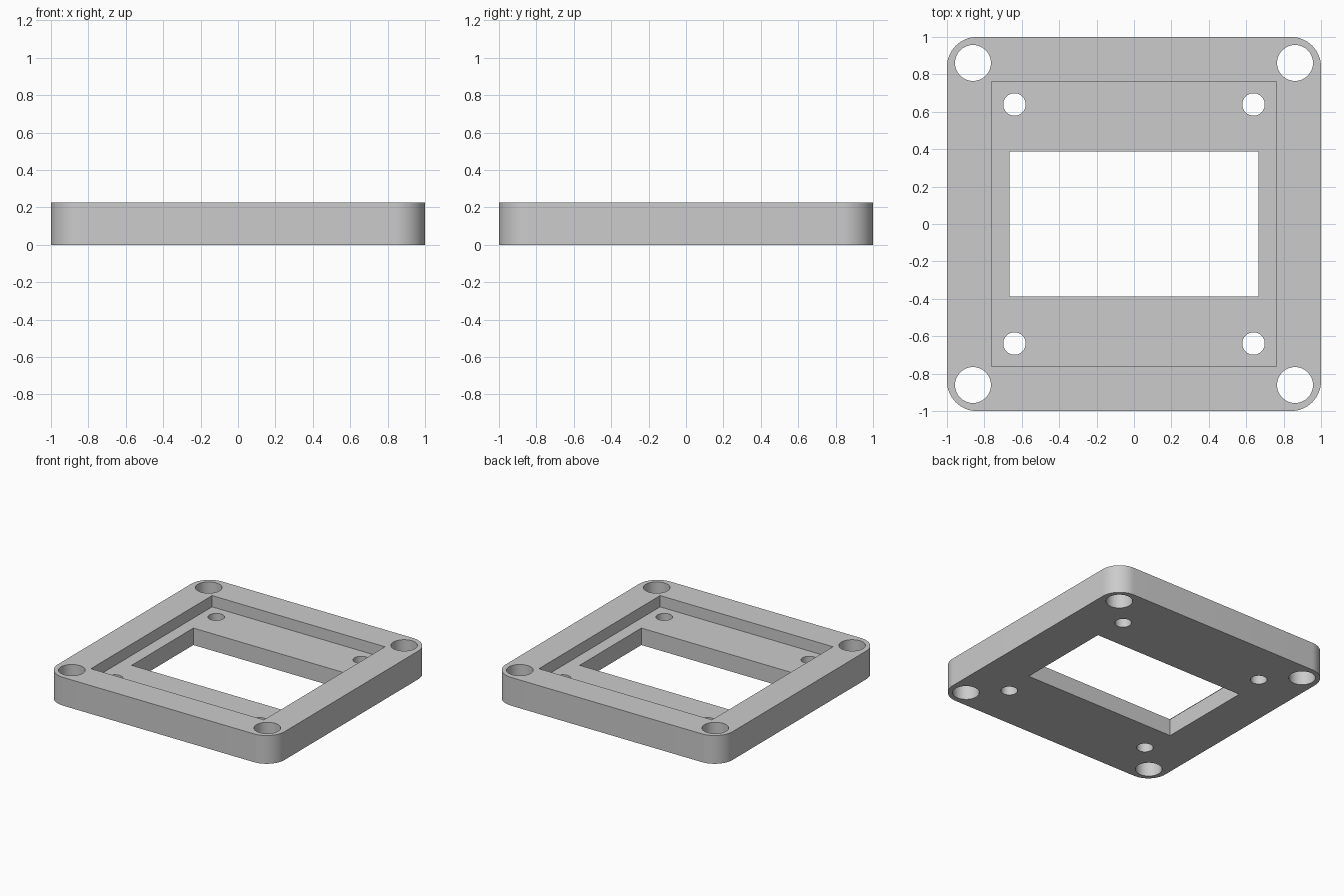
import bpy
import math

HEIGHT = 0.225
FLOOR = 0.135      # height of the recessed ledge
CORNER = 0.16

cube = bpy.data.objects.get("Cube")
if cube:
    bpy.data.objects.remove(cube, do_unlink=True)

grey = bpy.data.materials.new("plain grey")
grey.use_nodes = True
colour = (0.6, 0.6, 0.6, 1)
grey.diffuse_color = colour
grey.node_tree.nodes["Principled BSDF"].inputs["Base Color"].default_value = colour


def box(name, sx, sy, z0, z1):
    bpy.ops.mesh.primitive_cube_add(size=1, location=(0, 0, (z0 + z1) / 2))
    ob = bpy.context.object
    ob.name = name
    ob.scale = (sx, sy, z1 - z0)
    bpy.ops.object.transform_apply(location=True, rotation=False, scale=True)
    return ob


def cylinder(name, x, y, radius):
    bpy.ops.mesh.primitive_cylinder_add(vertices=64, radius=radius, depth=1, location=(x, y, 0))
    ob = bpy.context.object
    ob.name = name
    return ob


def apply(ob, mod):
    bpy.ops.object.select_all(action='DESELECT')
    bpy.context.view_layer.objects.active = ob
    ob.select_set(True)
    bpy.ops.object.modifier_apply(modifier=mod.name)


def cut(ob, cutter):
    cutter.hide_render = True
    mod = ob.modifiers.new("cut", 'BOOLEAN')
    mod.operation = 'DIFFERENCE'
    mod.solver = 'EXACT'
    mod.object = cutter
    apply(ob, mod)
    bpy.data.objects.remove(cutter, do_unlink=True)


# Square plate with rounded upright corners
plate = box("mounting_plate", 2, 2, 0, HEIGHT)
weights = plate.data.attributes.new("bevel_weight_edge", 'FLOAT', 'EDGE')
for edge in plate.data.edges:
    a, b = (plate.data.vertices[i].co for i in edge.vertices)
    weights.data[edge.index].value = 1.0 if abs(a.z - b.z) > 0.1 else 0.0
bevel = plate.modifiers.new("round corners", 'BEVEL')
bevel.limit_method = 'WEIGHT'
bevel.width = CORNER
bevel.segments = 16
apply(plate, bevel)

# Square recess and rectangular window
cut(plate, box("recess_cutter", 1.524, 1.524, FLOOR, 1))
cut(plate, box("window_cutter", 1.33, 0.776, -1, 1))

# Corner bolt holes and smaller screw holes in the recess
for sx in (-1, 1):
    for sy in (-1, 1):
        cut(plate, cylinder("bolt_cutter", sx * 0.861, sy * 0.861, 0.096))
        cut(plate, cylinder("screw_cutter", sx * 0.639, sy * 0.639, 0.06))

plate.data.materials.clear()
plate.data.materials.append(grey)
for face in plate.data.polygons:
    face.material_index = 0

bpy.ops.object.select_all(action='DESELECT')
plate.select_set(True)
bpy.context.view_layer.objects.active = plate
bpy.ops.object.shade_smooth_by_angle(angle=math.radians(30))
